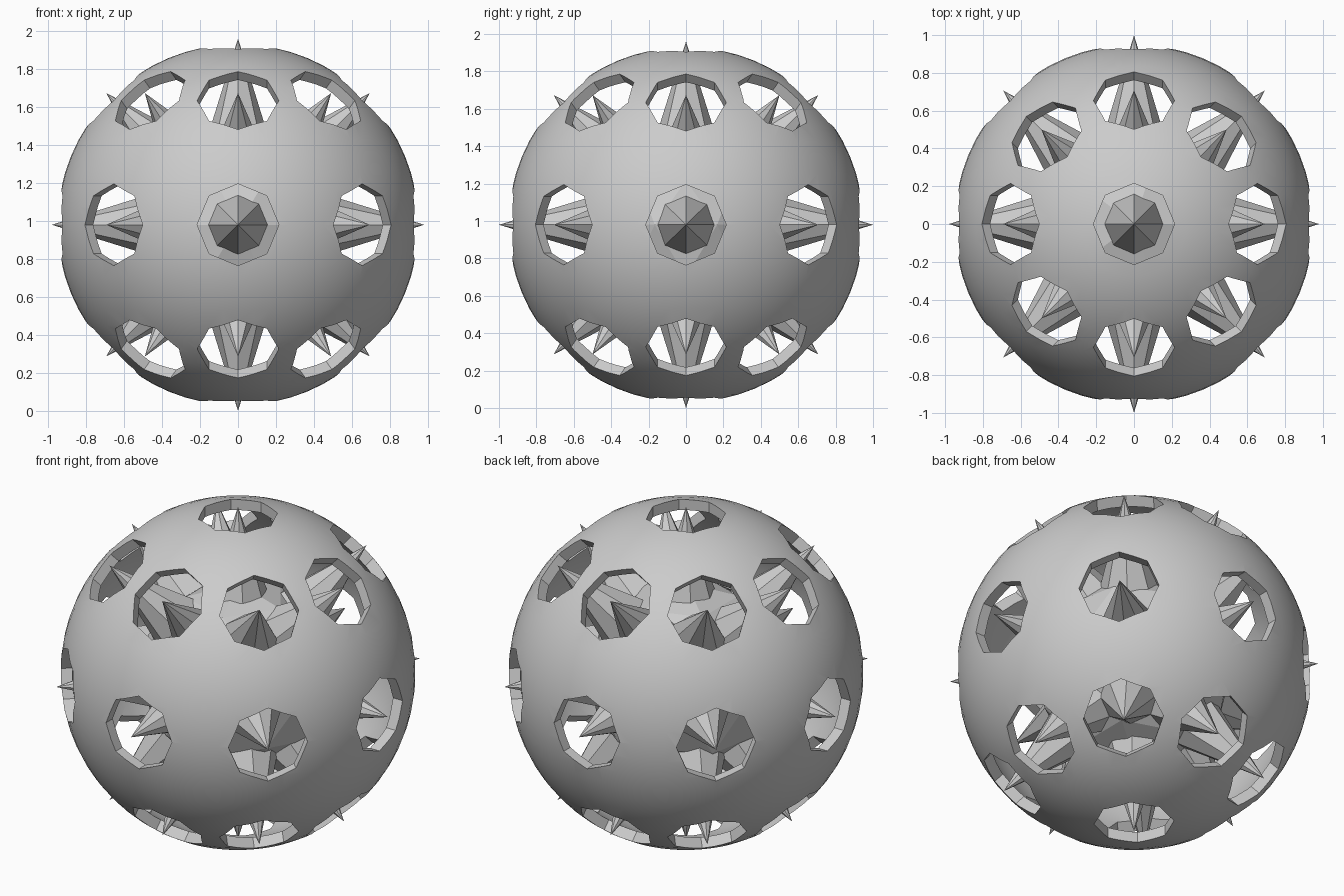
import bpy, bmesh, math
from mathutils import Matrix, Vector

if "Cube" in bpy.data.objects:
    bpy.data.objects.remove(bpy.data.objects["Cube"])

CENTRE = Vector((0, 0, 0.98))
R_OUT, R_IN = 0.95, 0.89


def directions():
    """26 directions: poles plus three rings of eight, with a meridian-aligned frame."""
    dirs = []
    for lat in (-90, -45, 0, 45, 90):
        for k in range(1 if abs(lat) == 90 else 8):
            dirs.append(Matrix.Rotation(math.radians(45 * k), 4, 'Z')
                        @ Matrix.Rotation(math.radians(90 - lat), 4, 'Y'))
    return dirs


def make_object(name, bm):
    mesh = bpy.data.meshes.new(name)
    bm.to_mesh(mesh)
    bm.free()
    ob = bpy.data.objects.new(name, mesh)
    ob.location = CENTRE
    bpy.context.collection.objects.link(ob)
    return ob


def cones(name, r1, r2, z1, z2):
    """An eight-sided cone or prism along every direction."""
    bm = bmesh.new()
    for m in directions():
        bmesh.ops.create_cone(bm, cap_ends=True, segments=8, radius1=r1, radius2=r2,
                              depth=z2 - z1,
                              matrix=m @ Matrix.Translation((0, 0, (z1 + z2) / 2)))
    bmesh.ops.remove_doubles(bm, verts=bm.verts, dist=1e-5)
    return make_object(name, bm)


# hollow outer shell
bm = bmesh.new()
bmesh.ops.create_uvsphere(bm, u_segments=64, v_segments=32, radius=R_OUT)
outer_faces = set(bm.faces)
bmesh.ops.create_uvsphere(bm, u_segments=64, v_segments=32, radius=R_IN)
bmesh.ops.reverse_faces(bm, faces=[f for f in bm.faces if f not in outer_faces])
shell = make_object("outer_shell", bm)

# octagonal windows cut through the shell
cutter = cones("window_cutter", 0.215, 0.215, 0.83, 1.05)
cutter.hide_render = True
mod = shell.modifiers.new("windows", 'BOOLEAN')
mod.operation = 'DIFFERENCE'
mod.solver = 'EXACT'
mod.object = cutter
bpy.context.view_layer.objects.active = shell
shell.select_set(True)
bpy.ops.object.modifier_apply(modifier=mod.name)
bpy.data.objects.remove(cutter)
bpy.ops.object.shade_smooth_by_angle(angle=math.radians(25))

# faceted inner core
bm = bmesh.new()
bmesh.ops.create_icosphere(bm, subdivisions=2, radius=0.53)
core = make_object("inner_core", bm)

# spikes on the core, one through each window
spikes = cones("spikes", 0.155, 0.0, 0.48, 0.98)
spikes.scale.y = core.scale.y = 1.02
